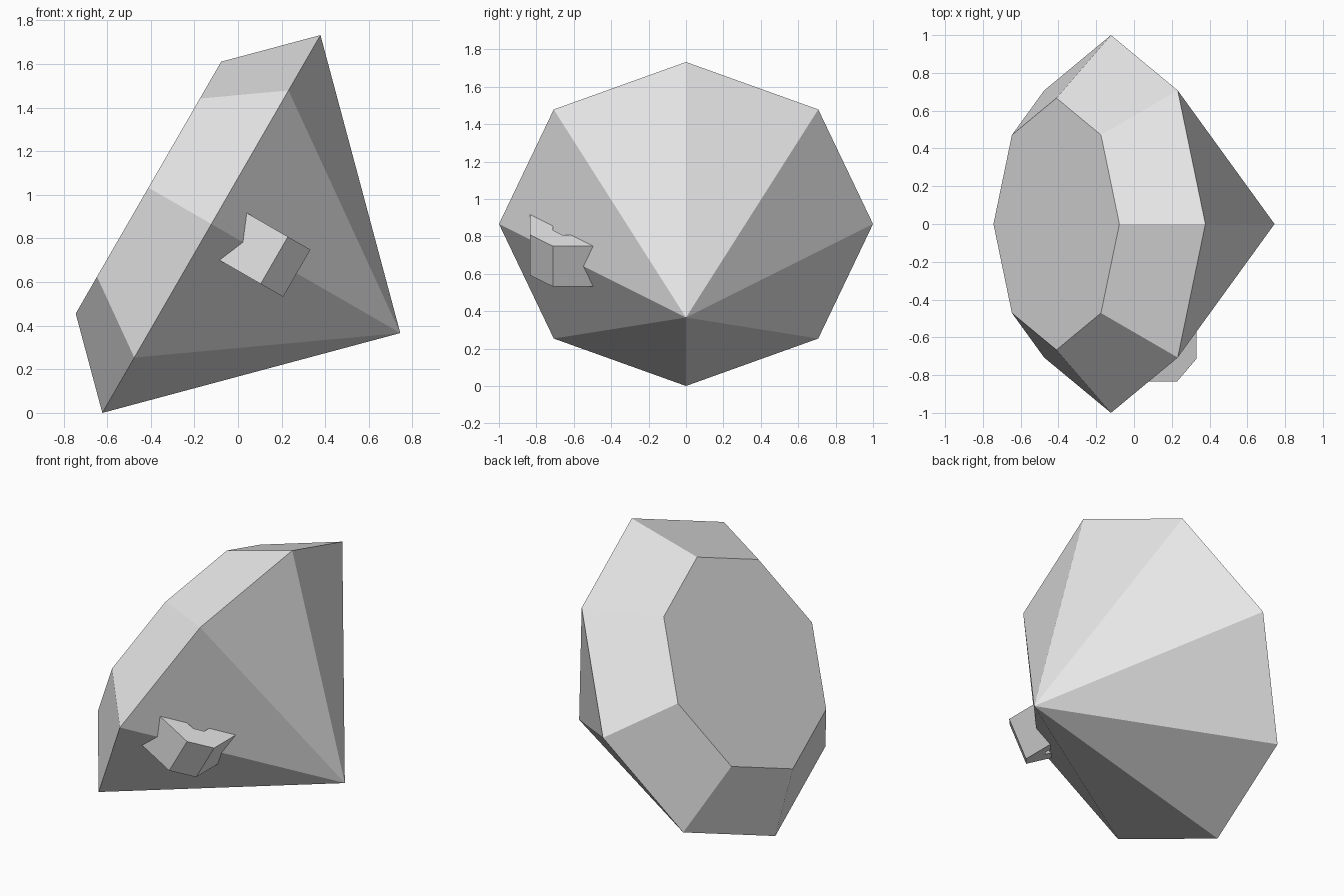
import bpy, bmesh, math
from mathutils import Matrix, Vector

cube = bpy.data.objects.get("Cube")
if cube:
    bpy.data.objects.remove(cube, do_unlink=True)

grey = bpy.data.materials.new("light_grey")
grey.use_nodes = True
grey.diffuse_color = (0.8, 0.8, 0.8, 1)
grey.node_tree.nodes["Principled BSDF"].inputs["Base Color"].default_value = (0.8, 0.8, 0.8, 1)

# The whole model leans over: gem axis (local z) points up and to -x
LEAN = Matrix.Translation((-0.122, 0, 0.866)) @ Matrix.Rotation(math.radians(-60), 4, 'Y')


def add_object(name, bm):
    bmesh.ops.recalc_face_normals(bm, faces=bm.faces)
    mesh = bpy.data.meshes.new(name)
    bm.to_mesh(mesh)
    bm.free()
    mesh.materials.append(grey)
    obj = bpy.data.objects.new(name, mesh)
    obj.matrix_world = LEAN
    bpy.context.collection.objects.link(obj)
    return obj


# Eight-sided cut gem: flat table, sloped crown, pointed pavilion
SIDES = 8
bm = bmesh.new()


def ring(radius, height):
    return [bm.verts.new((radius * math.cos(math.tau * i / SIDES),
                          radius * math.sin(math.tau * i / SIDES), height))
            for i in range(SIDES)]


table = ring(2 / 3, 1 / 3)
girdle = ring(1, 0)
tip = bm.verts.new((0, 0, -1))
bm.faces.new(table)
for i in range(SIDES):
    j = (i + 1) % SIDES
    bm.faces.new((girdle[i], girdle[j], table[j], table[i]))
    bm.faces.new((tip, girdle[j], girdle[i]))
add_object("gem", bm)

# Bent square bar set into the front of the gem, with a chamfered elbow
profile = [(-0.833, -0.04), (-0.833, -0.333), (-0.712, -0.452), (-0.30, -0.452),
           (-0.30, -0.333), (-0.662, -0.333), (-0.712, -0.283), (-0.712, -0.04)]
bm = bmesh.new()
side = bm.faces.new([bm.verts.new((-0.125, y, z)) for y, z in profile])
out = bmesh.ops.extrude_face_region(bm, geom=[side])
bmesh.ops.translate(bm, vec=Vector((0.25, 0, 0)),
                    verts=[v for v in out["geom"] if isinstance(v, bmesh.types.BMVert)])
# extruding may drop the starting cap: close it again if needed
bmesh.ops.holes_fill(bm, edges=[e for e in bm.edges if e.is_boundary])
add_object("bent_bar", bm)
